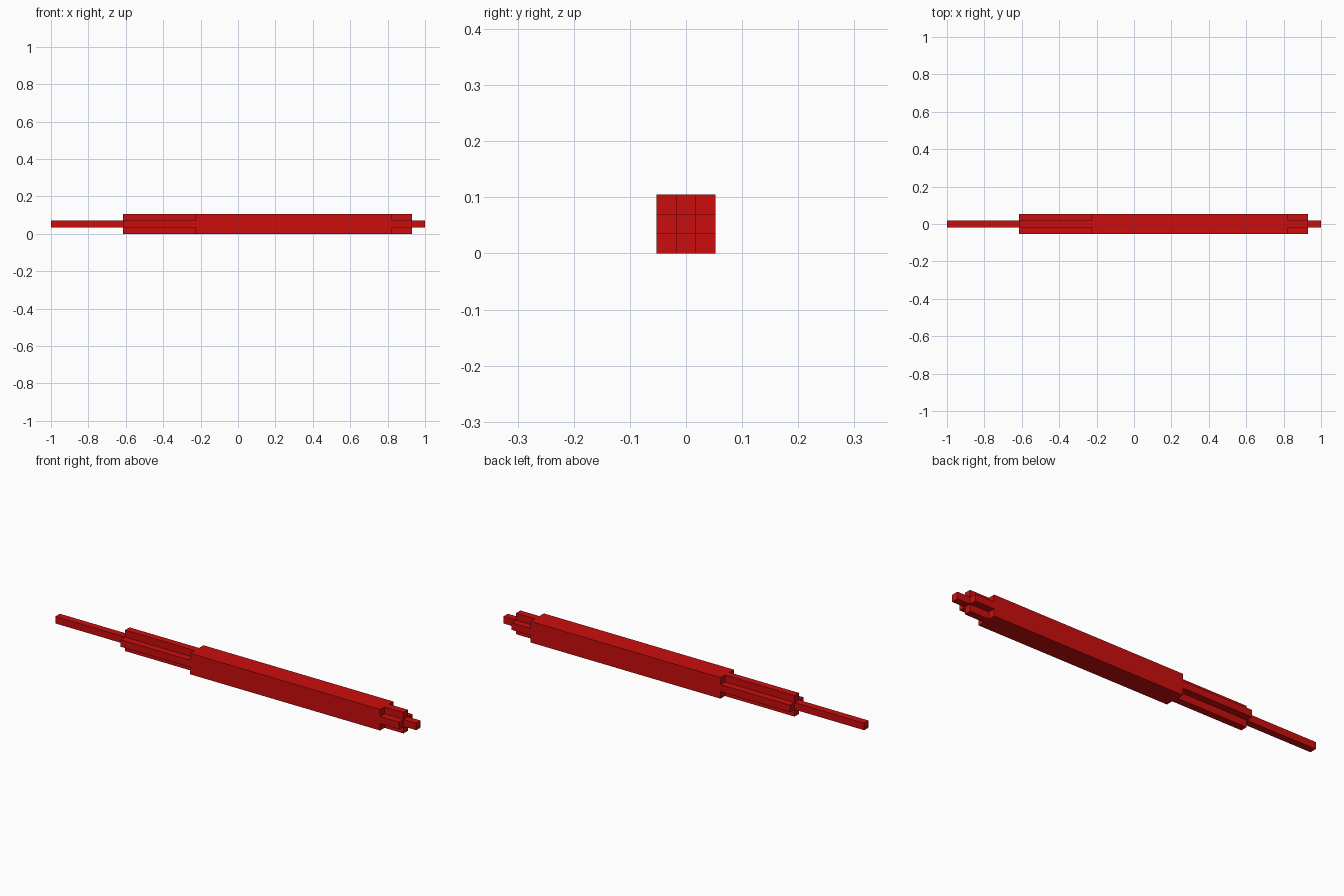
import bpy, bmesh

if "Cube" in bpy.data.objects:
    bpy.data.objects.remove(bpy.data.objects["Cube"])

U = 2 / 57  # one block unit; the bar is 57 units long and 3 x 3 thick

red = bpy.data.materials.new("red")
red.diffuse_color = (0.6, 0.004, 0.004, 1)
red.use_nodes = True
red.node_tree.nodes["Principled BSDF"].inputs["Base Color"].default_value = red.diffuse_color

# Start and end of each lengthwise strip, by how far it is off the middle
SPAN = {0: (0, 57), 1: (11, 55), 2: (22, 52)}
CUTS = [0, 11, 22, 52, 55, 57]


def filled(x, j, k):
    if abs(j) > 1 or abs(k) > 1:
        return False
    a, b = SPAN[abs(j) + abs(k)]
    return a < x < b


# Stepped bar: square body, cross-shaped shoulders, thin rod ends
bm = bmesh.new()
edges = [-1] + CUTS + [58]
for i in range(1, len(edges) - 2):
    x0, x1 = edges[i], edges[i + 1]
    mid = (x0 + x1) / 2
    for j in (-1, 0, 1):
        for k in (-1, 0, 1):
            if not filled(mid, j, k):
                continue
            lo, hi = (x0, j - .5, k + 1), (x1, j + .5, k + 2)
            near = {(0, 0): filled(x0 - .5, j, k), (0, 1): filled(x1 + .5, j, k),
                    (1, 0): filled(mid, j - 1, k), (1, 1): filled(mid, j + 1, k),
                    (2, 0): filled(mid, j, k - 1), (2, 1): filled(mid, j, k + 1)}
            for (axis, side), hidden in near.items():
                if hidden:
                    continue
                u, v = (axis + 1) % 3, (axis + 2) % 3
                ring = []
                for a, b in ((0, 0), (1, 0), (1, 1), (0, 1)):
                    p = [0, 0, 0]
                    p[axis] = (lo, hi)[side][axis]
                    p[u] = (lo, hi)[a][u]
                    p[v] = (lo, hi)[b][v]
                    ring.append(bm.verts.new((p[0] * U - 1, p[1] * U, p[2] * U)))
                bm.faces.new(ring if side else ring[::-1])
bmesh.ops.remove_doubles(bm, verts=bm.verts, dist=1e-5)
bmesh.ops.dissolve_limit(bm, angle_limit=0.01, verts=bm.verts, edges=bm.edges)

mesh = bpy.data.meshes.new("stepped_bar")
bm.to_mesh(mesh)
bm.free()
mesh.materials.append(red)
bpy.context.collection.objects.link(bpy.data.objects.new("stepped_bar", mesh))
